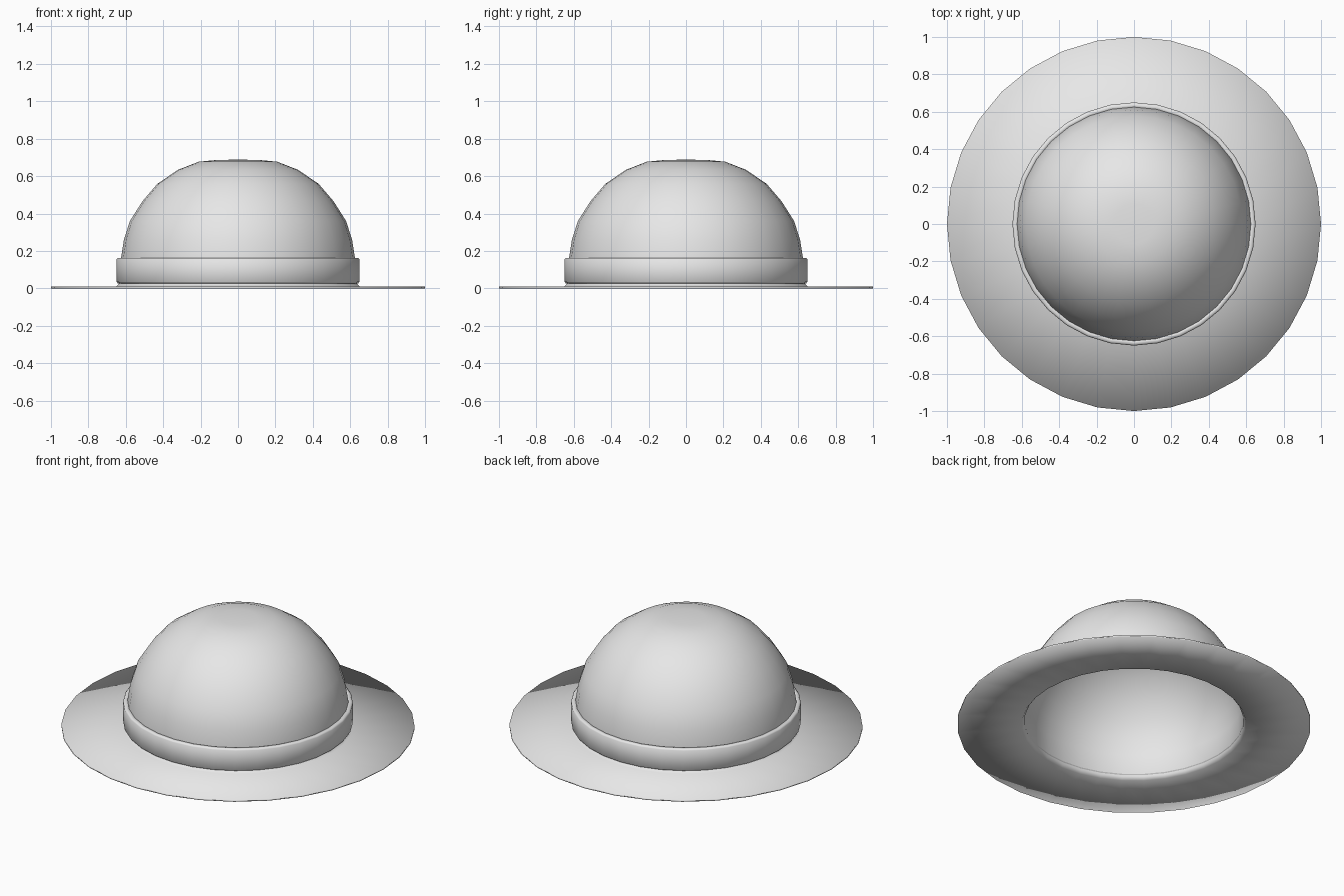
import bpy, bmesh, math

cube = bpy.data.objects.get("Cube")
if cube:
    bpy.data.objects.remove(cube, do_unlink=True)

SIDES = 32
grey = bpy.data.materials.new("light grey")
grey.use_nodes = True
colour = (0.8, 0.8, 0.8, 1)
grey.diffuse_color = colour
grey.node_tree.nodes["Principled BSDF"].inputs["Base Color"].default_value = colour


def lathe(name, profile, closed=False):
    """Spin a radius/height profile about the z axis into a smooth solid."""
    bm = bmesh.new()
    verts = [bm.verts.new((r, 0, z)) for r, z in profile]
    pairs = list(zip(verts, verts[1:]))
    if closed:
        pairs.append((verts[-1], verts[0]))
    edges = [bm.edges.new(p) for p in pairs]
    bmesh.ops.spin(bm, geom=verts + edges, cent=(0, 0, 0), axis=(0, 0, 1),
                   angle=math.tau, steps=SIDES, use_duplicate=False)
    bmesh.ops.remove_doubles(bm, verts=bm.verts[:], dist=0.001)
    bmesh.ops.recalc_face_normals(bm, faces=bm.faces[:])
    for f in bm.faces:
        f.smooth = True
    mesh = bpy.data.meshes.new(name)
    bm.to_mesh(mesh)
    bm.free()
    mesh.materials.append(grey)
    obj = bpy.data.objects.new(name, mesh)
    bpy.context.collection.objects.link(obj)
    return obj


# Crown and brim: one thin shell, open underneath
dome = [(0, 0.688), (0.107, 0.687), (0.21, 0.677), (0.32, 0.634),
        (0.43, 0.56), (0.51, 0.467), (0.578, 0.36), (0.61, 0.26),
        (0.625, 0.165), (0.63, 0.03)]
lining = [(r * 0.985, z - 0.01) for r, z in reversed(dome)]
brim = [(0.65, 0.011), (1.0, 0.009), (1.0, 0.0), (0.635, 0.0)]
lathe("crown_and_brim", dome + brim + lining)

# Band around the foot of the crown
lathe("hat_band", [(0.62, 0.163), (0.643, 0.163), (0.65, 0.155),
                   (0.65, 0.035), (0.643, 0.027), (0.62, 0.027)], closed=True)
